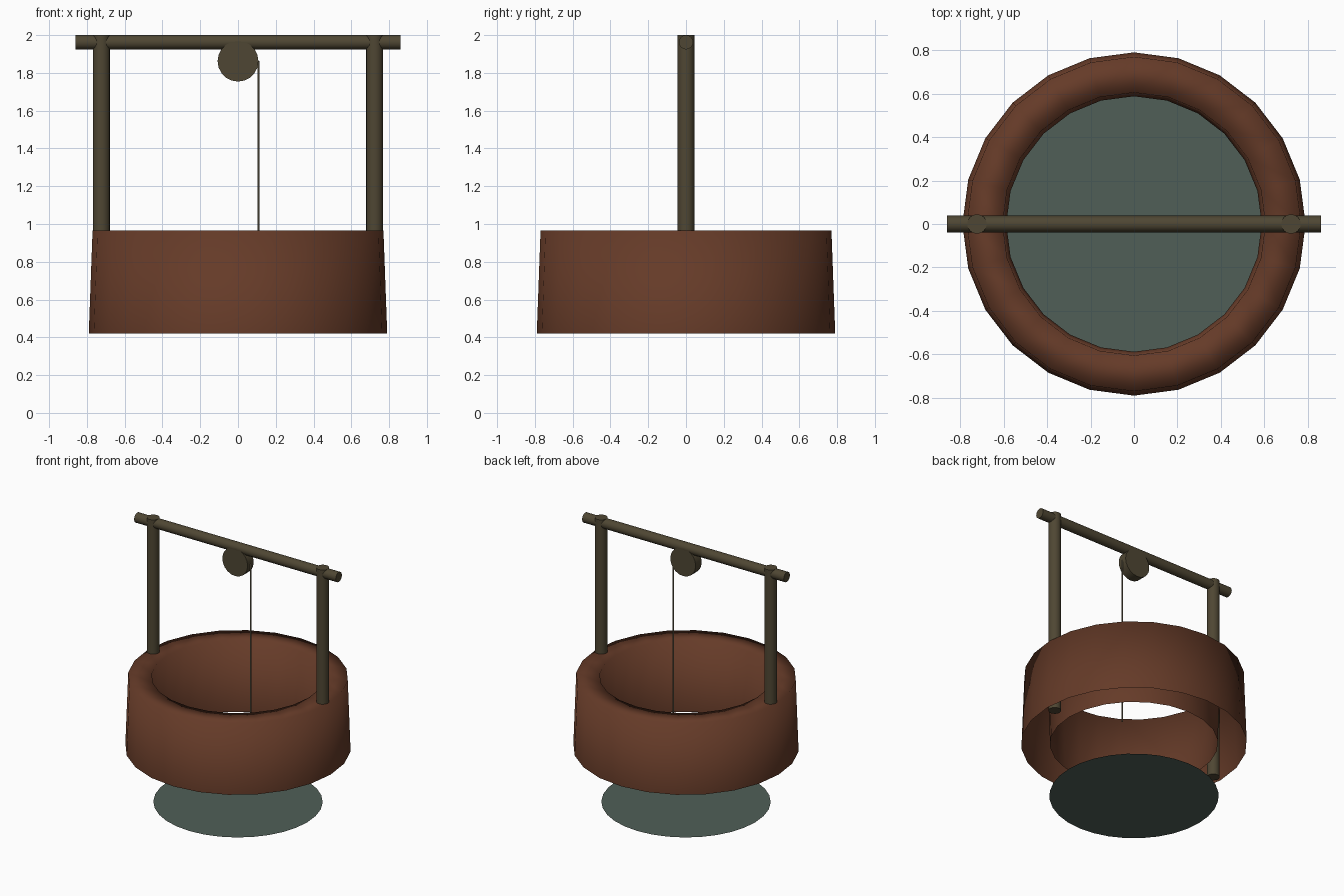
import bpy, bmesh, math
from mathutils import Matrix, Vector

if "Cube" in bpy.data.objects:
    bpy.data.objects.remove(bpy.data.objects["Cube"])


def material(name, rgb):
    m = bpy.data.materials.new(name)
    m.use_nodes = True
    m.diffuse_color = (*rgb, 1)
    m.node_tree.nodes["Principled BSDF"].inputs["Base Color"].default_value = (*rgb, 1)
    return m


brick = material("red brown brick", (0.13, 0.043, 0.021))
wood = material("dark wood", (0.078, 0.062, 0.033))
water = material("murky water", (0.08, 0.114, 0.095))
rope_tan = material("rope tan", (0.19, 0.16, 0.10))


def finish(name, bm, mat, angle=None):
    mesh = bpy.data.meshes.new(name)
    bm.to_mesh(mesh)
    bm.free()
    obj = bpy.data.objects.new(name, mesh)
    bpy.context.collection.objects.link(obj)
    mesh.materials.append(mat)
    if angle:
        bpy.ops.object.select_all(action="DESELECT")
        obj.select_set(True)
        bpy.context.view_layer.objects.active = obj
        bpy.ops.object.shade_smooth_by_angle(angle=math.radians(angle))
    return obj


def rod(name, start, end, radius, mat, sides=16):
    start, end = Vector(start), Vector(end)
    axis = end - start
    place = Matrix.Translation((start + end) / 2) @ axis.to_track_quat("Z", "Y").to_matrix().to_4x4()
    bm = bmesh.new()
    bmesh.ops.create_cone(bm, cap_ends=True, segments=sides, radius1=radius,
                          radius2=radius, depth=axis.length, matrix=place)
    return finish(name, bm, mat, 40)


# Hollow well wall: outer skin, rim and inner skin, open underneath
BASE, RIM, SIDES = 0.42, 0.965, 24
profile = [(0.79, BASE), (0.77, RIM), (0.605, RIM), (0.588, BASE)]
bm = bmesh.new()
rings = [[bm.verts.new((r * math.sin(math.tau * i / SIDES), r * math.cos(math.tau * i / SIDES), z))
          for i in range(SIDES)] for r, z in profile]
for a, b in zip(rings, rings[1:]):
    for i in range(SIDES):
        j = (i + 1) % SIDES
        bm.faces.new((a[j], a[i], b[i], b[j]))
finish("well_wall", bm, brick, 180)

# Water surface far below the wall
bm = bmesh.new()
bmesh.ops.create_circle(bm, cap_ends=True, segments=32, radius=0.592)
finish("water_surface", bm, water)

# Frame: two posts and a crossbeam
for side, x in (("right", -0.723), ("left", 0.723)):
    rod(side + "_post", (x, 0, BASE), (x, 0, 2.0), 0.045, wood)
rod("crossbeam", (-0.86, 0, 1.962), (0.86, 0, 1.962), 0.038, wood)

# Pulley wheel and hanging rope
rod("pulley_wheel", (0, -0.037, 1.862), (0, 0.037, 1.862), 0.108, wood, 20)
rod("rope", (0.108, 0, 0.56), (0.108, 0, 1.862), 0.005, rope_tan, 8)
